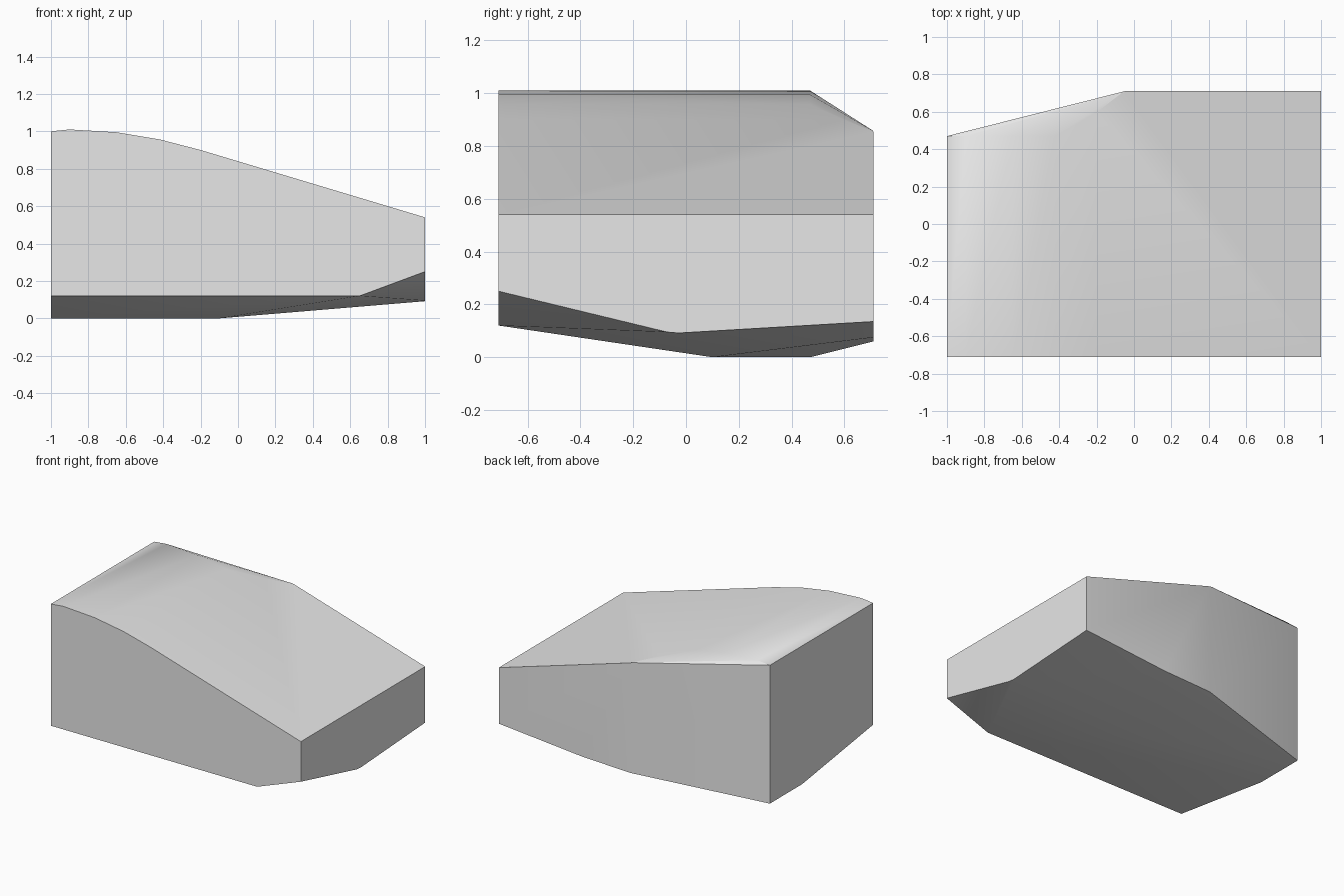
import bpy, bmesh, math
from mathutils import Vector
from mathutils.geometry import normal

cube = bpy.data.objects.get("Cube")
if cube:
    bpy.data.objects.remove(cube, do_unlink=True)

DEPTH = 0.71
CORE = Vector((0, 0, 0.5))
crest = [(-1, 1.0), (-0.9, 1.01), (-0.65, 0.995), (-0.42, 0.957), (-0.2, 0.9), (1, 0.54)]

bm = bmesh.new()

# Side profile with the curved top, extruded front to back
outline = [(-1, -0.2)] + crest + [(1, -0.2)]
front = bm.faces.new([bm.verts.new((x, -DEPTH, z)) for x, z in outline])
grown = bmesh.ops.extrude_face_region(bm, geom=[front])["geom"]
bmesh.ops.translate(bm, vec=(0, 2 * DEPTH, 0),
                    verts=[v for v in grown if isinstance(v, bmesh.types.BMVert)])
bmesh.ops.recalc_face_normals(bm, faces=bm.faces)


def slice_off(a, b, c):
    """Cut along the plane through three points, keep the core and cap the cut."""
    a, b, c = Vector(a), Vector(b), Vector(c)
    n = normal(a, b, c)
    if n.dot(CORE - a) > 0:
        n = -n
    cut = bmesh.ops.bisect_plane(bm, geom=bm.verts[:] + bm.edges[:] + bm.faces[:],
                                 dist=1e-5, plane_co=a, plane_no=n, clear_outer=True)
    rim = [e for e in cut["geom_cut"] if isinstance(e, bmesh.types.BMEdge) and e.is_boundary]
    bmesh.ops.holes_fill(bm, edges=rim, sides=0)


# Slanted back corner wall
slice_off((-1, 0.47, 0), (-0.05, DEPTH, 0), (-0.05, DEPTH, 1))

# Facets easing the top down to the slanted wall
shoulder = (-0.05, DEPTH, 0.857)
for (x0, z0), (x1, z1) in zip(crest[:3], crest[1:4]):
    slice_off((x0, 0.47, z0), (x1, 0.47, z1), shoulder)

# Underside facets meeting around the lowest point
low = (-0.1, 0.1, 0)
nose = (0.65, -DEPTH, 0.12)
side = (1, -0.07, 0.095)
heel = (-1, 0.47, 0)
slice_off(low, heel, (-1, 0.1, 0))
slice_off((-1, -DEPTH, 0.12), nose, low)
slice_off(nose, side, low)
slice_off(low, (1, 0.03, 0.095), (1, DEPTH, 0.135))
slice_off(low, heel, (-0.05, DEPTH, 0.06))

# Bevelled front corner of the underside
slice_off(nose, side, (1, -DEPTH, 0.25))

bmesh.ops.remove_doubles(bm, verts=bm.verts, dist=0.002)
bmesh.ops.recalc_face_normals(bm, faces=bm.faces)

mesh = bpy.data.meshes.new("wedge_block")
bm.to_mesh(mesh)
bm.free()
block = bpy.data.objects.new("wedge_block", mesh)
bpy.context.collection.objects.link(block)

# Plain grey
grey = bpy.data.materials.new("light_grey")
grey.use_nodes = True
colour = (0.8, 0.8, 0.8, 1)
grey.diffuse_color = colour
grey.node_tree.nodes["Principled BSDF"].inputs["Base Color"].default_value = colour
mesh.materials.append(grey)

bpy.ops.object.select_all(action="DESELECT")
block.select_set(True)
bpy.context.view_layer.objects.active = block
bpy.ops.object.shade_smooth_by_angle(angle=math.radians(30))
